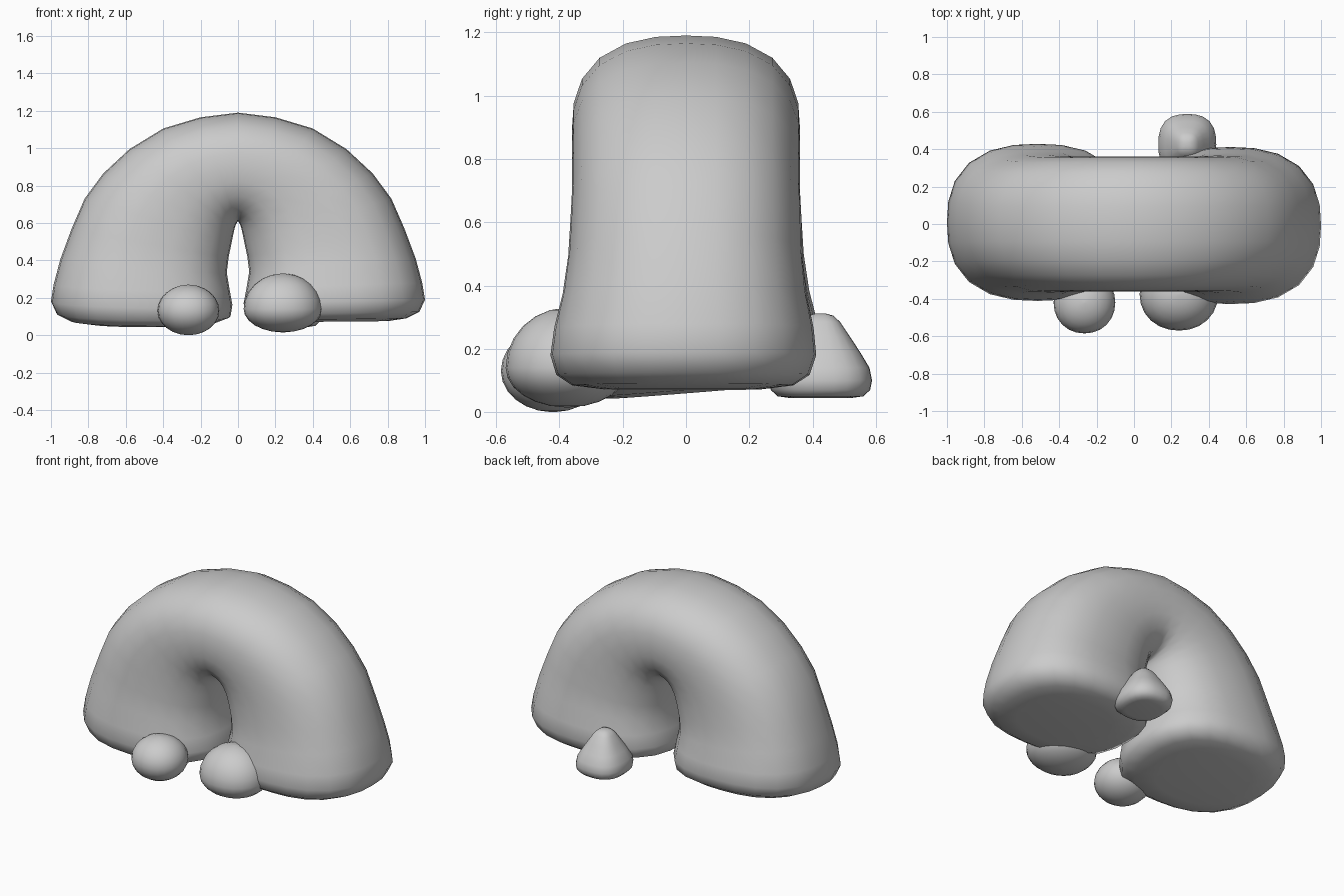
import bpy, bmesh
from math import sin, cos, pi
from mathutils import Vector

cube = bpy.data.objects.get("Cube")
if cube:
    bpy.data.objects.remove(cube)

grey = bpy.data.materials.new("plain grey")
grey.use_nodes = True
COLOUR = (0.6, 0.6, 0.6, 1)
grey.diffuse_color = COLOUR
grey.node_tree.nodes["Principled BSDF"].inputs["Base Color"].default_value = COLOUR

SIDES = 24


def rounded_ring(centre, u, v, power):
    """Superellipse spanned by the half axes u and v."""
    ring = []
    for i in range(SIDES):
        a = 2 * pi * i / SIDES
        c, s = cos(a), sin(a)
        k = (abs(c) ** power + abs(s) ** power) ** (-1 / power)
        ring.append(centre + u * c * k + v * s * k)
    return ring


def loft(name, rings):
    """Skin a row of rings and close both ends."""
    bm = bmesh.new()
    rows = [[bm.verts.new(p) for p in ring] for ring in rings]
    for a, b in zip(rows, rows[1:]):
        for i in range(SIDES):
            j = (i + 1) % SIDES
            bm.faces.new((a[i], a[j], b[j], b[i]))
    bm.faces.new(rows[0])
    bm.faces.new(rows[-1])
    bmesh.ops.recalc_face_normals(bm, faces=bm.faces)
    for f in bm.faces:
        f.smooth = True
    mesh = bpy.data.meshes.new(name)
    bm.to_mesh(mesh)
    bm.free()
    mesh.materials.append(grey)
    obj = bpy.data.objects.new(name, mesh)
    bpy.context.collection.objects.link(obj)
    return obj


# Arched body: inner x, inner z, outer x, outer z, half depth, crown to sole
STATIONS = [
    (0.0, 0.61, 0.0, 1.19, 0.36),
    (0.007, 0.60, 0.2, 1.165, 0.36),
    (0.012, 0.59, 0.4, 1.105, 0.36),
    (0.018, 0.57, 0.58, 0.995, 0.36),
    (0.025, 0.54, 0.72, 0.865, 0.36),
    (0.035, 0.49, 0.82, 0.73, 0.365),
    (0.05, 0.42, 0.89, 0.57, 0.37),
    (0.06, 0.34, 0.95, 0.41, 0.385),
    (0.045, 0.25, 0.985, 0.28, 0.41),
    (0.03, 0.17, 1.0, 0.19, 0.42),
    (0.04, 0.11, 0.97, 0.125, 0.40),
    (0.12, 0.08, 0.9, 0.09, 0.35),
    (0.25, 0.07, 0.8, 0.075, 0.25),
]


def body_ring(station, side):
    xi, zi, xo, zo, depth = station
    inner, outer = Vector((side * xi, 0, zi)), Vector((side * xo, 0, zo))
    ring = rounded_ring((inner + outer) / 2, (outer - inner) / 2,
                        Vector((0, depth, 0)), 2.5)
    low = max(0, 1 - (zi + zo) / 1.2)
    for p in ring:
        p.y -= side * 0.012 * low
        if side < 0:                       # right leg leans forward and down
            p.z += low * (0.09 * p.y - 0.012)
    return ring


loft("arched_body", [body_ring(s, -1) for s in reversed(STATIONS)]
     + [body_ring(s, 1) for s in STATIONS[1:]])


# Front feet: domes with a flatter underside
def foot(name, centre, rx, ry, up, down):
    rings = []
    for i in range(13):
        a = pi * (i / 12 - 0.5) * 0.98
        r = cos(a)
        z = sin(a) * (up if a > 0 else down)
        rings.append(rounded_ring(Vector(centre) + Vector((0, 0, z)),
                                  Vector((rx * r, 0, 0)), Vector((0, ry * r, 0)), 2.1))
    return loft(name, rings)


foot("front_left_foot", (0.24, -0.375, 0.14), 0.21, 0.195, 0.19, 0.125)
foot("front_right_foot", (-0.265, -0.42, 0.13), 0.165, 0.165, 0.14, 0.13)

# Tail: soft blunt cone
TAIL = [(0.045, 0.10), (0.05, 0.135), (0.07, 0.157), (0.1, 0.163), (0.14, 0.155),
        (0.19, 0.125), (0.24, 0.092), (0.285, 0.062), (0.305, 0.04), (0.312, 0.015)]
loft("tail", [rounded_ring(Vector((0.285, 0.425, z)), Vector((r * 0.95, 0, 0)),
                           Vector((0, r, 0)), 2.6) for z, r in TAIL])
